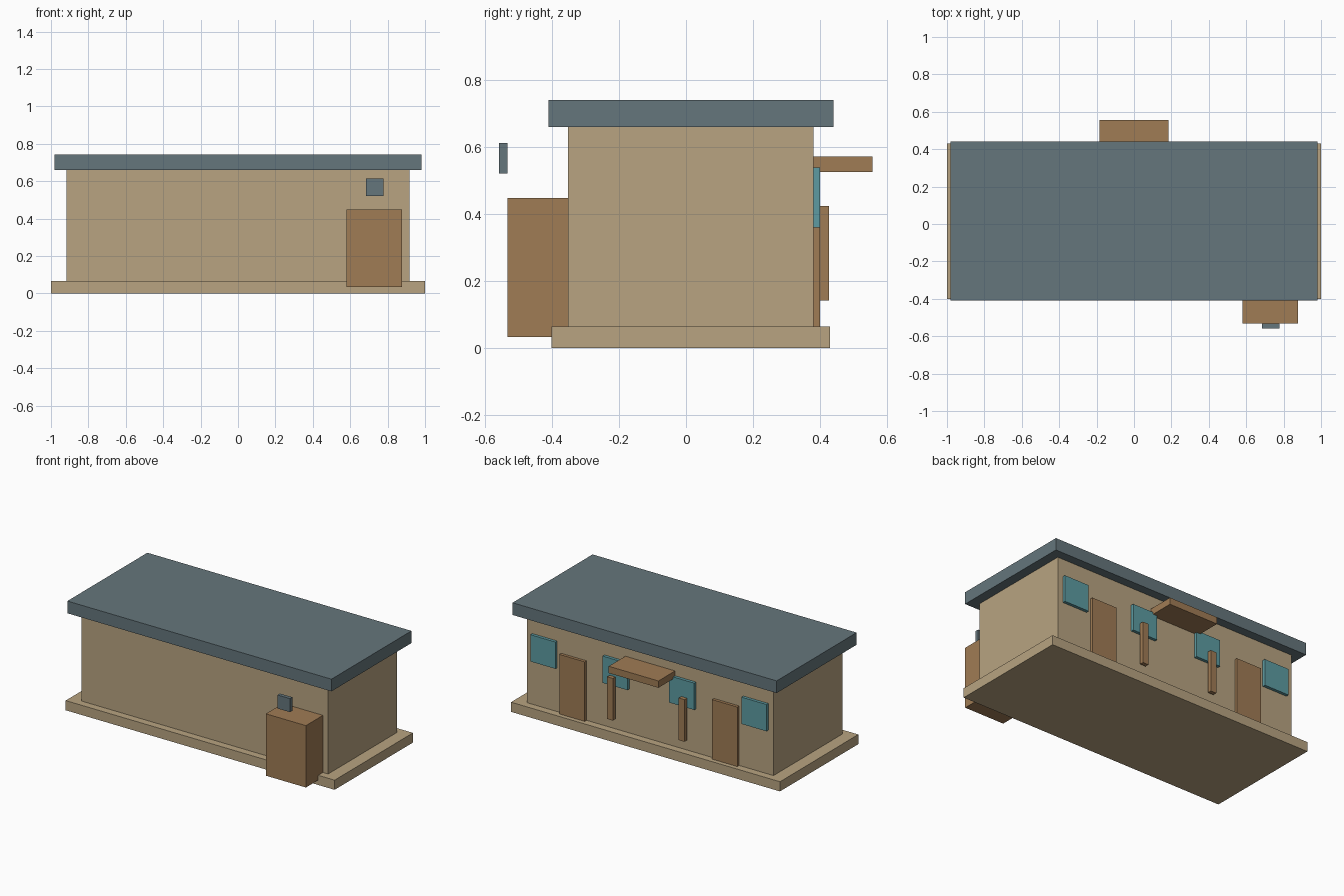
import bpy

if "Cube" in bpy.data.objects:
    bpy.data.objects.remove(bpy.data.objects["Cube"])


def material(name, rgb):
    m = bpy.data.materials.new(name)
    m.diffuse_color = (*rgb, 1.0)
    m.use_nodes = True
    m.node_tree.nodes["Principled BSDF"].inputs["Base Color"].default_value = m.diffuse_color
    return m


TAN = material("tan_plaster", (0.48, 0.37, 0.22))
WOOD = material("brown_wood", (0.35, 0.20, 0.09))
SLATE = material("slate_grey", (0.13, 0.18, 0.20))
GLASS = material("teal_glass", (0.11, 0.33, 0.36))


def box(name, x, y, z, mat):
    """Box spanning the given (min, max) range on each axis."""
    bpy.ops.mesh.primitive_cube_add(size=1)
    ob = bpy.context.object
    ob.name = name
    ob.location = [(r[0] + r[1]) / 2 for r in (x, y, z)]
    ob.scale = [r[1] - r[0] for r in (x, y, z)]
    bpy.ops.object.transform_apply(location=True, rotation=False, scale=True)
    ob.data.materials.append(mat)
    return ob


def pair(name, x, y, z, mat):
    """The same box on the right and left of the centre line."""
    box(name + "_right", x, y, z, mat)
    box(name + "_left", (-x[1], -x[0]), y, z, mat)


# Main building
box("foundation", (-1.0, 1.0), (-0.402, 0.43), (0.0, 0.065), TAN)
box("walls", (-0.917, 0.917), (-0.352, 0.38), (0.065, 0.66), TAN)
box("roof", (-0.982, 0.982), (-0.41, 0.44), (0.66, 0.742), SLATE)

# Front annex with the small sign plate floating above its face
box("annex", (0.58, 0.878), (-0.533, -0.352), (0.033, 0.449), WOOD)
box("plate", (0.685, 0.777), (-0.558, -0.533), (0.522, 0.613), SLATE)

# Back wall: doors, windows, posts and canopy
pair("door", (0.473, 0.662), (0.38, 0.40), (0.065, 0.465), WOOD)
pair("outer_window", (0.692, 0.878), (0.38, 0.40), (0.36, 0.54), GLASS)
pair("inner_window", (0.155, 0.341), (0.38, 0.40), (0.36, 0.54), GLASS)
pair("post", (0.245, 0.288), (0.40, 0.427), (0.142, 0.425), WOOD)
box("canopy", (-0.185, 0.185), (0.38, 0.557), (0.527, 0.573), WOOD)
